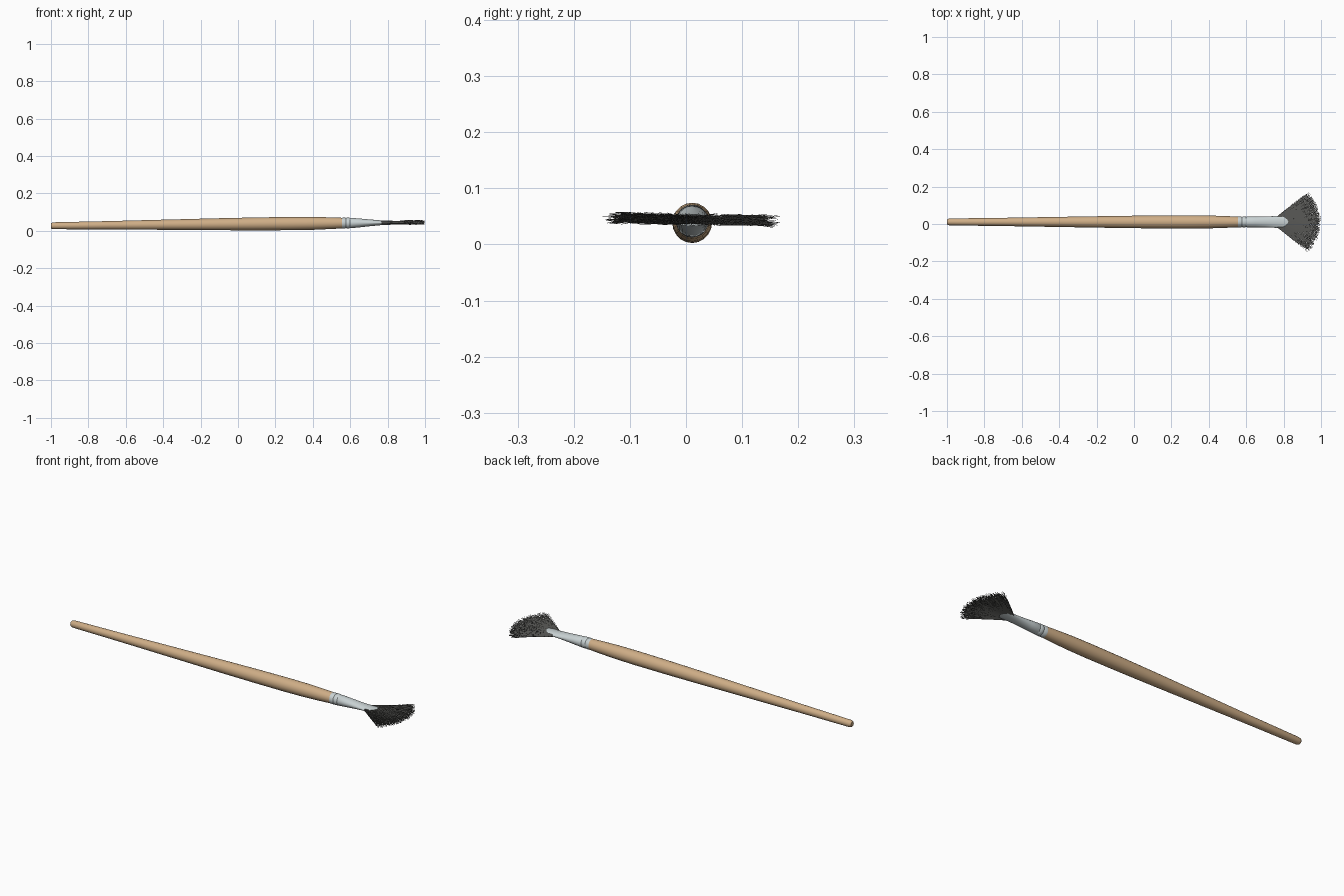
import bpy, bmesh, math, random
from mathutils import Vector

if "Cube" in bpy.data.objects:
    bpy.data.objects.remove(bpy.data.objects["Cube"])

random.seed(4)
YC = 0.011


def zc(x):
    # brush axis rises slightly towards the bristles
    return 0.027 + 0.0092 * (x + 1)


def material(name, col):
    m = bpy.data.materials.new(name)
    m.diffuse_color = (*col, 1)
    m.use_nodes = True
    m.node_tree.nodes["Principled BSDF"].inputs["Base Color"].default_value = m.diffuse_color
    return m


def finish(name, bm, mat, angle=40):
    bmesh.ops.recalc_face_normals(bm, faces=bm.faces)
    me = bpy.data.meshes.new(name)
    bm.to_mesh(me)
    bm.free()
    ob = bpy.data.objects.new(name, me)
    bpy.context.collection.objects.link(ob)
    me.materials.append(mat)
    bpy.context.view_layer.objects.active = ob
    ob.select_set(True)
    bpy.ops.object.shade_smooth_by_angle(angle=math.radians(angle))
    ob.select_set(False)
    return ob


def bridge(bm, rings):
    for a, b in zip(rings, rings[1:]):
        n = len(a)
        for i in range(n):
            bm.faces.new((a[i], a[(i + 1) % n], b[(i + 1) % n], b[i]))
    bm.faces.new(rings[0])
    bm.faces.new(rings[-1])


def loft(name, sections, mat, sides):
    # sections: x, half width, half height, forward bow of the middle
    bm = bmesh.new()
    rings = []
    for x, ry, rz, bow in sections:
        ring = []
        for i in range(sides):
            t = math.tau * i / sides
            c, s = math.cos(t), math.sin(t)
            ring.append(bm.verts.new((x + bow * (1 - c * c), YC + ry * c, zc(x) + rz * s)))
        rings.append(ring)
    bridge(bm, rings)
    return finish(name, bm, mat)


wood = material("wood", (0.62, 0.42, 0.24))
metal = material("metal", (0.58, 0.64, 0.65))
hair = material("hair", (0.08, 0.08, 0.075))

# Wooden handle: swelling profile with a rounded butt
profile = [(-1.0, 0.012), (-0.996, 0.016), (-0.985, 0.0185), (-0.7, 0.022), (-0.4, 0.027),
           (-0.1, 0.032), (0.1, 0.0345), (0.28, 0.0355), (0.4, 0.0345), (0.5, 0.031), (0.565, 0.028)]
loft("handle", [(x, r, r, 0) for x, r in profile], wood, 20)

# Metal ferrule: crimped collar flattening into a wide mouth
ferrule = [(0.555, 0.0285, 0.0285, 0), (0.573, 0.029, 0.029, 0), (0.577, 0.027, 0.027, 0),
           (0.582, 0.029, 0.029, 0), (0.596, 0.029, 0.0285, 0), (0.600, 0.027, 0.0265, 0),
           (0.605, 0.029, 0.0275, 0), (0.65, 0.0285, 0.0235, 0), (0.70, 0.029, 0.018, 0.006),
           (0.75, 0.031, 0.0125, 0.018), (0.785, 0.033, 0.0105, 0.04), (0.782, 0.031, 0.0085, 0.04),
           (0.76, 0.029, 0.007, 0.03)]
loft("ferrule", ferrule, metal, 28)

# Fan of wavy bristles
bm = bmesh.new()
STEPS = 6
for k in range(1100):
    u = random.uniform(-1, 1)
    ang = math.radians(44) * u + random.gauss(0, 0.025)
    start = Vector((0.765 + 0.03 * (1 - u * u), YC + 0.029 * u,
                    zc(0.8) + random.uniform(-0.006, 0.006)))
    reach = 0.222 + random.uniform(-0.025, 0.006)
    tip = Vector((0.772 + reach * math.cos(ang), YC - 0.006 * u + reach * math.sin(ang) * 1.03,
                  zc(0.95) - 0.003 * u + random.uniform(-0.0095, 0.0095)))
    d = (tip - start).normalized()
    side = Vector((-d.y, d.x, 0)).normalized()
    up = d.cross(side)
    ph, ph2 = random.uniform(0, 6.28), random.uniform(0, 6.28)
    rings = []
    for j in range(STEPS + 1):
        t = j / STEPS
        amp = 0.0022 * t
        p = start.lerp(tip, t) + side * amp * math.sin(7 * t + ph) + up * amp * math.sin(8 * t + ph2)
        r = 0.0011 * (1 - 0.55 * t)
        rings.append([bm.verts.new(p + r * (side * math.cos(a) + up * math.sin(a)))
                      for a in (0, math.tau / 3, 2 * math.tau / 3)])
    bridge(bm, rings)
finish("bristles", bm, hair, 80)
